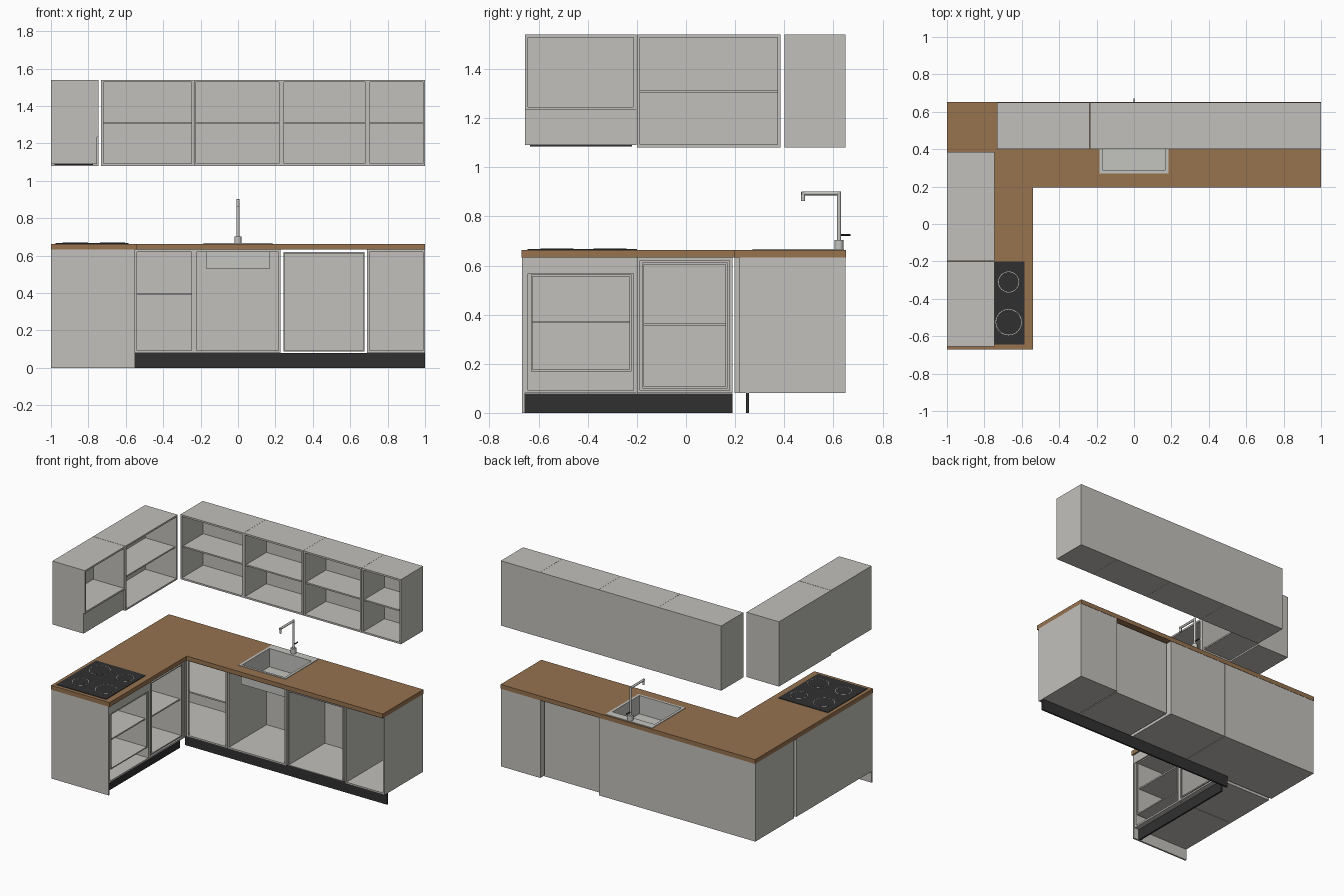
import bpy, bmesh
from mathutils import Vector, Matrix

cube = bpy.data.objects.get("Cube")
if cube:
    bpy.data.objects.remove(cube, do_unlink=True)


def material(name, rgb):
    m = bpy.data.materials.new(name)
    m.use_nodes = True
    m.diffuse_color = (*rgb, 1)
    bsdf = next(n for n in m.node_tree.nodes if n.type == 'BSDF_PRINCIPLED')
    bsdf.inputs["Base Color"].default_value = (*rgb, 1)
    return m


GREY = material("warm_grey", (0.54, 0.53, 0.50))
WOOD = material("brown_wood", (0.31, 0.17, 0.078))
BLACK = material("black", (0.03, 0.03, 0.03))
STEEL = material("steel", (0.55, 0.55, 0.53))


def finish(name, bm, mat, smooth=False):
    me = bpy.data.meshes.new(name)
    bm.to_mesh(me)
    bm.free()
    me.materials.append(mat)
    ob = bpy.data.objects.new(name, me)
    bpy.context.collection.objects.link(ob)
    if smooth:
        bpy.ops.object.select_all(action='DESELECT')
        ob.select_set(True)
        bpy.context.view_layer.objects.active = ob
        bpy.ops.object.shade_smooth_by_angle()
    return ob


def add_box(bm, lo, hi):
    lo, hi = Vector(lo), Vector(hi)
    mat = Matrix.Translation((lo + hi) / 2) @ Matrix.Diagonal((*(hi - lo), 1))
    return bmesh.ops.create_cube(bm, size=1, matrix=mat)["verts"]


def boxes(name, mat, *spans):
    bm = bmesh.new()
    for lo, hi in spans:
        add_box(bm, lo, hi)
    return finish(name, bm, mat)


def rod(name, p, q, r, mat, sides=24):
    p, q = Vector(p), Vector(q)
    d = q - p
    bm = bmesh.new()
    turn = d.to_track_quat('Z', 'Y').to_matrix().to_4x4()
    bmesh.ops.create_cone(bm, cap_ends=True, segments=sides, radius1=r, radius2=r,
                          depth=d.length, matrix=Matrix.Translation((p + q) / 2) @ turn)
    return finish(name, bm, mat, True)


def carcass(name, lo, hi, side=False, top=True, shelves=(), t=0.012):
    """Open cabinet of panels; it opens to -y, or to +x when side is set."""
    w, d = (1, 0) if side else (0, 1)
    spans = []

    def panel(w0, w1, d0, d1, z0, z1):
        # d is measured from the open front towards the back
        a, b = [0, 0, z0], [0, 0, z1]
        a[w], b[w] = w0, w1
        a[d], b[d] = (hi[0] - d1, hi[0] - d0) if side else (lo[1] + d0, lo[1] + d1)
        spans.append((a, b))

    w0, w1, depth = lo[w], hi[w], hi[d] - lo[d]
    z0, z1 = lo[2], hi[2]
    panel(w0, w0 + t, 0, depth, z0, z1)
    panel(w1 - t, w1, 0, depth, z0, z1)
    panel(w0 + t, w1 - t, depth - t, depth, z0, z1)
    panel(w0 + t, w1 - t, 0, depth - t, z0, z0 + t)
    # open-topped units keep only a front rail
    panel(w0 + t, w1 - t, 0, depth - t if top else t, z1 - t, z1)
    for z in shelves:
        panel(w0 + t, w1 - t, 0.012, depth - t, z - 0.005, z + 0.005)
    return boxes(name, GREY, *spans)


# Base cabinets of the long run
BASE, TOP, FRONT, BACK = 0.08, 0.632, 0.215, 0.65
carcass("corner_base_cabinet", (-1, FRONT, BASE), (-0.236, BACK, TOP), shelves=(0.395,))
boxes("corner_blind_panel", GREY, ((-0.988, FRONT, BASE + 0.012), (-0.54, FRONT + 0.012, TOP - 0.012)))
boxes("corner_filler", GREY, ((-0.575, 0.198, BASE), (-0.555, FRONT, TOP)))
carcass("sink_base_cabinet", (-0.234, FRONT, BASE), (0.228, BACK, TOP), top=False)
carcass("dishwasher_housing", (0.243, FRONT, 0.087), (0.676, 0.625, 0.618), t=0.006)
carcass("end_base_cabinet", (0.69, FRONT, BASE), (1, BACK, TOP))

# Base cabinets of the short run, each with an appliance housing inside
carcass("oven_cabinet", (-1, -0.655, BASE), (-0.555, -0.201, TOP), side=True)
carcass("oven_housing", (-0.98, -0.632, 0.168), (-0.557, -0.222, 0.564), side=True,
        shelves=(0.37,), t=0.008)
boxes("oven_top_panel", GREY, ((-0.567, -0.655, 0.568), (-0.551, -0.201, TOP)))
carcass("fridge_cabinet", (-1, -0.199, BASE), (-0.555, 0.19, TOP), side=True)
carcass("fridge_housing", (-0.98, -0.178, 0.1), (-0.557, 0.168, 0.612), side=True,
        shelves=(0.36,), t=0.008)
boxes("end_panel", GREY, ((-1, -0.667, 0), (-0.55, -0.655, TOP)))

# Plinths
boxes("long_plinth", BLACK, ((-0.59, 0.245, 0), (-0.235, 0.257, BASE)),
      ((-0.235, 0.245, 0), (0.228, 0.257, BASE)), ((0.228, 0.245, 0), (1, 0.257, BASE)))
boxes("short_plinth", BLACK, ((-0.602, -0.655, 0), (-0.59, -0.2, BASE - 0.002)),
      ((-0.602, -0.2, 0), (-0.59, 0.19, BASE - 0.002)))

# Worktop, pieced around the sink opening
W0, W1, EDGE = TOP, 0.663, 0.196
SX, SY0, SY1 = 0.172, 0.28, 0.595
boxes("long_worktop", WOOD, ((-1, EDGE, W0), (-SX, 0.652, W1)), ((SX, EDGE, W0), (1, 0.652, W1)),
      ((-SX, EDGE, W0), (SX, SY0, W1)), ((-SX, SY1, W0), (SX, 0.652, W1)))
boxes("short_worktop", WOOD, ((-1, -0.67, W0), (-0.54, EDGE, W1)))

# Sink: a hollowed block under a flat rim
bm = bmesh.new()
add_box(bm, (-SX, SY0, 0.53), (SX, SY1, W1 + 0.001))
bm.normal_update()
mouth = max(bm.faces, key=lambda f: f.normal.z)
bmesh.ops.inset_individual(bm, faces=[mouth], thickness=0.006)
well = bmesh.ops.extrude_discrete_faces(bm, faces=[mouth])["faces"][0]
bmesh.ops.translate(bm, verts=well.verts, vec=(0, 0, -0.128))
finish("sink_basin", bm, STEEL)
R0, R1 = W1, W1 + 0.004
boxes("sink_rim", STEEL, ((-0.184, 0.27, R0), (0.184, SY0 + 0.006, R1)),
      ((-0.184, SY1 - 0.006, R0), (0.184, 0.643, R1)),
      ((-0.184, SY0 + 0.006, R0), (-SX + 0.006, SY1 - 0.006, R1)),
      ((SX - 0.006, SY0 + 0.006, R0), (0.184, SY1 - 0.006, R1)))

# Tap
TY = 0.623
rod("tap_base", (0, TY, R0), (0, TY, 0.703), 0.018, STEEL)
rod("tap_column", (0, TY, 0.7), (0, TY, 0.902), 0.008, STEEL)
rod("tap_arm", (0, TY, 0.894), (0, 0.47, 0.894), 0.008, STEEL)
rod("tap_spout", (0, 0.477, 0.9), (0, 0.477, 0.862), 0.008, STEEL)
rod("tap_handle", (0, TY, 0.725), (0, 0.67, 0.725), 0.004, BLACK, 12)

# Hob with four ringed plates
boxes("hob_glass", BLACK, ((-0.975, -0.645, W1), (-0.585, -0.2, W1 + 0.004)))
for i, (x, y, r) in enumerate([(-0.67, -0.31, 0.053), (-0.67, -0.525, 0.067),
                               (-0.87, -0.31, 0.067), (-0.87, -0.525, 0.053)]):
    z = W1 + 0.004
    rod(f"hob_ring_{i}", (x, y, z), (x, y, z + 0.001), r + 0.003, STEEL, 40)
    rod(f"hob_plate_{i}", (x, y, z), (x, y, z + 0.002), r, BLACK, 40)

# Wall cabinets of the long run
LOW, HIGH, SHELF = 1.08, 1.54, 1.31
edges = [-0.733, -0.237, 0.232, 0.692, 1.0]
for i, (a, b) in enumerate(zip(edges, edges[1:])):
    carcass(f"long_wall_cabinet_{i}", (a + 0.001, 0.4, LOW), (b, BACK, HIGH), shelves=(SHELF,))

# Wall cabinets of the short run, one above the extractor
carcass("short_wall_cabinet", (-1, -0.199, LOW), (-0.745, 0.385, HIGH), side=True, shelves=(SHELF,))
carcass("extractor_cabinet", (-1, -0.655, 1.233), (-0.745, -0.201, HIGH), side=True)
boxes("extractor_hood", GREY, ((-1, -0.655, 1.09), (-0.755, -0.201, 1.233)))
boxes("extractor_filter", BLACK, ((-0.98, -0.635, 1.084), (-0.775, -0.22, 1.09)))
